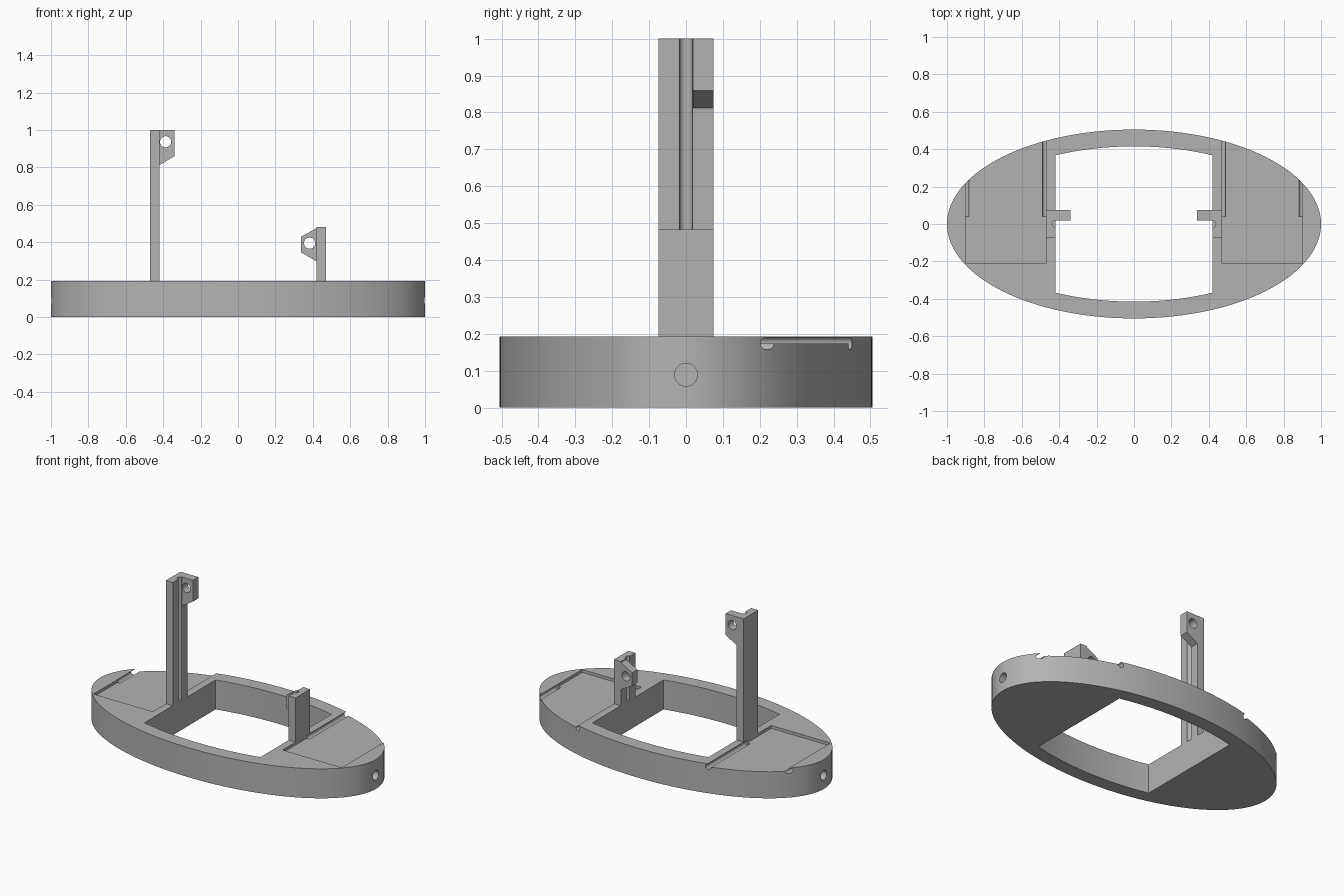
import bpy, bmesh
from math import sin, cos, pi, radians, asin
from mathutils import Matrix

if "Cube" in bpy.data.objects:
    bpy.data.objects.remove(bpy.data.objects["Cube"], do_unlink=True)

grey = bpy.data.materials.new("plain grey")
grey.use_nodes = True
grey.diffuse_color = (0.45, 0.45, 0.45, 1)
grey.node_tree.nodes["Principled BSDF"].inputs["Base Color"].default_value = (0.45, 0.45, 0.45, 1)

RIM, FLOOR, INNER, OUTER = 0.193, 0.174, 0.42, 0.47


def prism(name, points, axis, lo, hi):
    """Extrude a flat outline along y or z from lo to hi."""
    bm = bmesh.new()
    place = (lambda a, b: (a, lo, b)) if axis == "y" else (lambda a, b: (a, b, lo))
    face = bm.faces.new([bm.verts.new(place(a, b)) for a, b in points])
    top = bmesh.ops.extrude_face_region(bm, geom=[face])["geom"]
    shift = (0, hi - lo, 0) if axis == "y" else (0, 0, hi - lo)
    bmesh.ops.translate(bm, vec=shift, verts=[v for v in top if isinstance(v, bmesh.types.BMVert)])
    bmesh.ops.recalc_face_normals(bm, faces=bm.faces)
    return finish(name, bm)


def rod(name, centre, radius, length, axis):
    """Cylinder centred on a point."""
    bm = bmesh.new()
    turn = {"x": Matrix.Rotation(pi / 2, 4, "Y"), "y": Matrix.Rotation(pi / 2, 4, "X"),
            "z": Matrix.Identity(4)}[axis]
    bmesh.ops.create_cone(bm, cap_ends=True, segments=32, radius1=radius, radius2=radius,
                          depth=length, matrix=Matrix.Translation(centre) @ turn)
    return finish(name, bm)


def finish(name, bm):
    mesh = bpy.data.meshes.new(name)
    bm.to_mesh(mesh)
    bm.free()
    mesh.materials.append(grey)
    obj = bpy.data.objects.new(name, mesh)
    bpy.context.collection.objects.link(obj)
    return obj


def combine(obj, other, operation="DIFFERENCE"):
    """Apply a boolean and drop the helper."""
    bpy.context.view_layer.objects.active = obj
    mod = obj.modifiers.new("boolean", "BOOLEAN")
    mod.operation, mod.solver, mod.object = operation, "EXACT", other
    bpy.ops.object.modifier_apply(modifier=mod.name)
    bpy.data.objects.remove(other, do_unlink=True)


def rect(x0, x1, y0, y1):
    return [(x0, y0), (x1, y0), (x1, y1), (x0, y1)]


def smooth(obj):
    bpy.ops.object.select_all(action="DESELECT")
    obj.select_set(True)
    bpy.context.view_layer.objects.active = obj
    bpy.ops.object.shade_smooth_by_angle(angle=radians(30))


# Oval base with a bow-sided opening
N = 144
base = prism("oval_base", [(cos(2 * pi * i / N), 0.505 * sin(2 * pi * i / N)) for i in range(N)],
             "z", 0, RIM)
reach = asin(INNER / 0.9)
bow = [(0.9 * sin(t), 0.415 * cos(t)) for t in [reach * (i / 10 - 1) for i in range(21)]]
combine(base, prism("opening", bow + [(-x, -y) for x, y in bow], "z", -0.1, 0.4))

# Shallow pockets, round side channels and end holes
for s in (-1, 1):
    pocket = sorted((s * OUTER, s * 0.9))
    combine(base, prism("pocket", rect(*pocket, -0.21, 0.7), "z", FLOOR, 0.4))
    for x in (OUTER + 0.003, 0.899):
        combine(base, rod("channel", (s * x, 0.37, FLOOR), 0.0175, 0.66, "y"))
    combine(base, rod("end_hole", (s * 1.0, 0, 0.089), 0.031, 0.2, "x"))
smooth(base)


# Posts with a drilled bracket and a vertical wire groove
def post(name, side, height, bracket, hole):
    x0, x1 = sorted((side * INNER, side * OUTER))
    body = prism(name, rect(x0, x1, -0.075, 0.075), "z", RIM, height)
    lug = prism("lug", [(side * x, z) for x, z in bracket], "y", 0.019, 0.075)
    combine(lug, rod("lug_hole", (side * hole[0], 0.05, hole[1]), 0.03, 0.3, "y"))
    combine(body, lug, "UNION")
    combine(body, rod("groove", (side * INNER, 0, height / 2), 0.0175, 3, "z"))
    smooth(body)


post("tall_right_post", -1, 1.0,
     [(0.43, 1.0), (0.34, 1.0), (0.34, 0.86), (INNER, 0.812), (0.43, 0.812)], (0.387, 0.937))
post("short_left_post", 1, 0.482,
     [(0.43, 0.475), (INNER, 0.475), (0.338, 0.43), (0.338, 0.345), (INNER, 0.298), (0.43, 0.298)],
     (0.383, 0.395))
